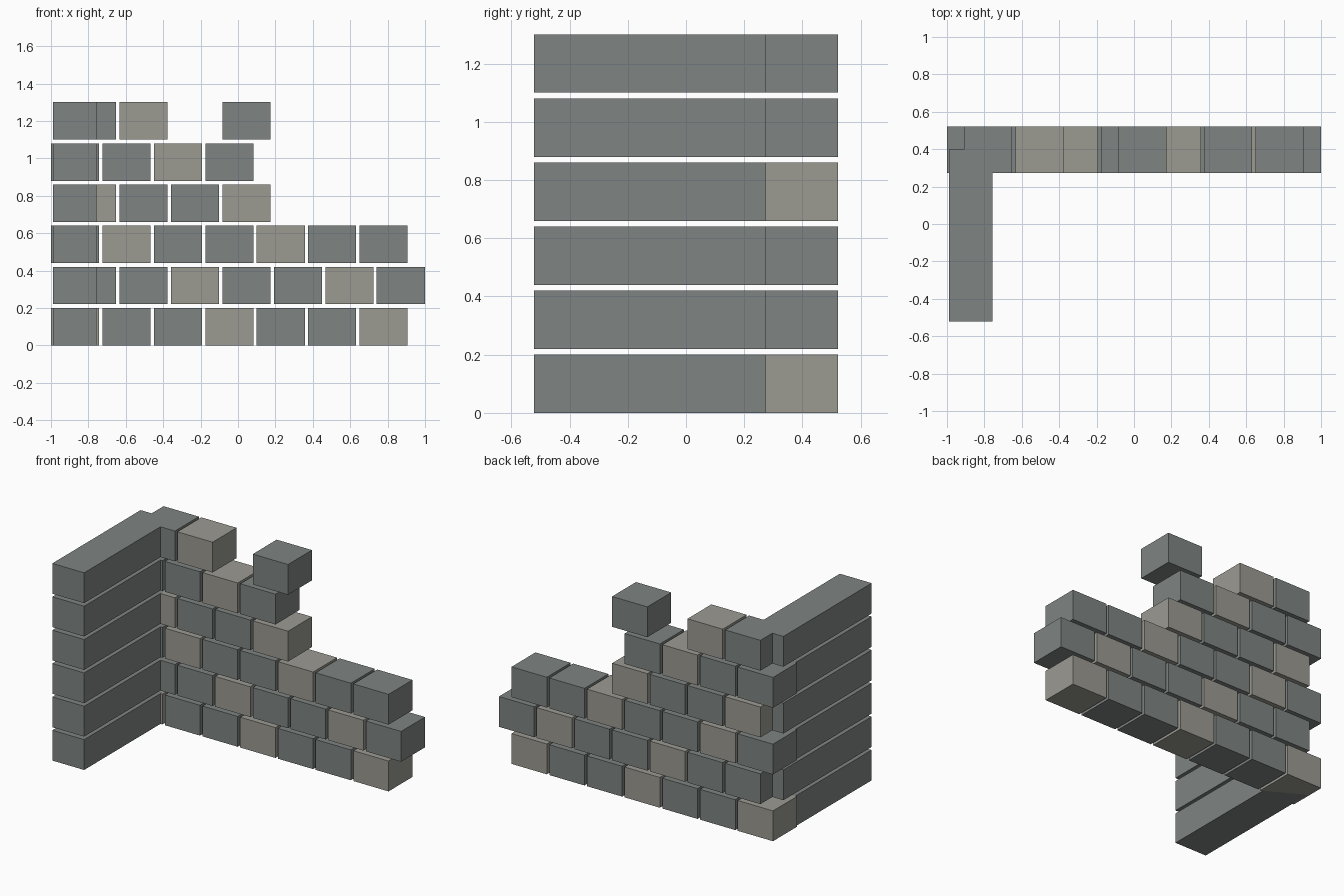
import bpy

if "Cube" in bpy.data.objects:
    bpy.data.objects.remove(bpy.data.objects["Cube"])


def material(name, rgb):
    m = bpy.data.materials.new(name)
    m.diffuse_color = (*rgb, 1)
    m.use_nodes = True
    m.node_tree.nodes["Principled BSDF"].inputs["Base Color"].default_value = m.diffuse_color
    return m


DARK = material("dark_stone", (0.21, 0.235, 0.225))
LIGHT = material("light_stone", (0.33, 0.325, 0.29))


def block(name, lo, hi, mat):
    bpy.ops.mesh.primitive_cube_add(size=1, location=[(a + b) / 2 for a, b in zip(lo, hi)])
    ob = bpy.context.object
    ob.name = name
    ob.scale = [b - a for a, b in zip(lo, hi)]
    bpy.ops.object.transform_apply(location=False, rotation=False, scale=True)
    ob.data.materials.append(mat)


# Columns present in each course of the ruined wall, bottom to top
COURSES = [range(7), range(7), range(7), range(4), range(4), (0, 1, 3)]
PITCH, WIDTH = 0.275, 0.257
COURSE, HEIGHT = 0.22, 0.20

for r, columns in enumerate(COURSES):
    z = r * COURSE
    # Long wall: odd courses shift by a third of a brick
    start = -1 + (r % 2) * PITCH / 3
    for c in columns:
        x = start + c * PITCH
        block(f"wall_brick_{r}_{c}", (x, 0.273, z), (x + WIDTH, 0.522, z + HEIGHT),
              LIGHT if (r + c) % 3 == 0 else DARK)
    # Return wall: one long stone per course, running into the corner
    block(f"side_stone_{r}", (-0.989, -0.522, z), (-0.757, 0.398, z + HEIGHT), DARK)
